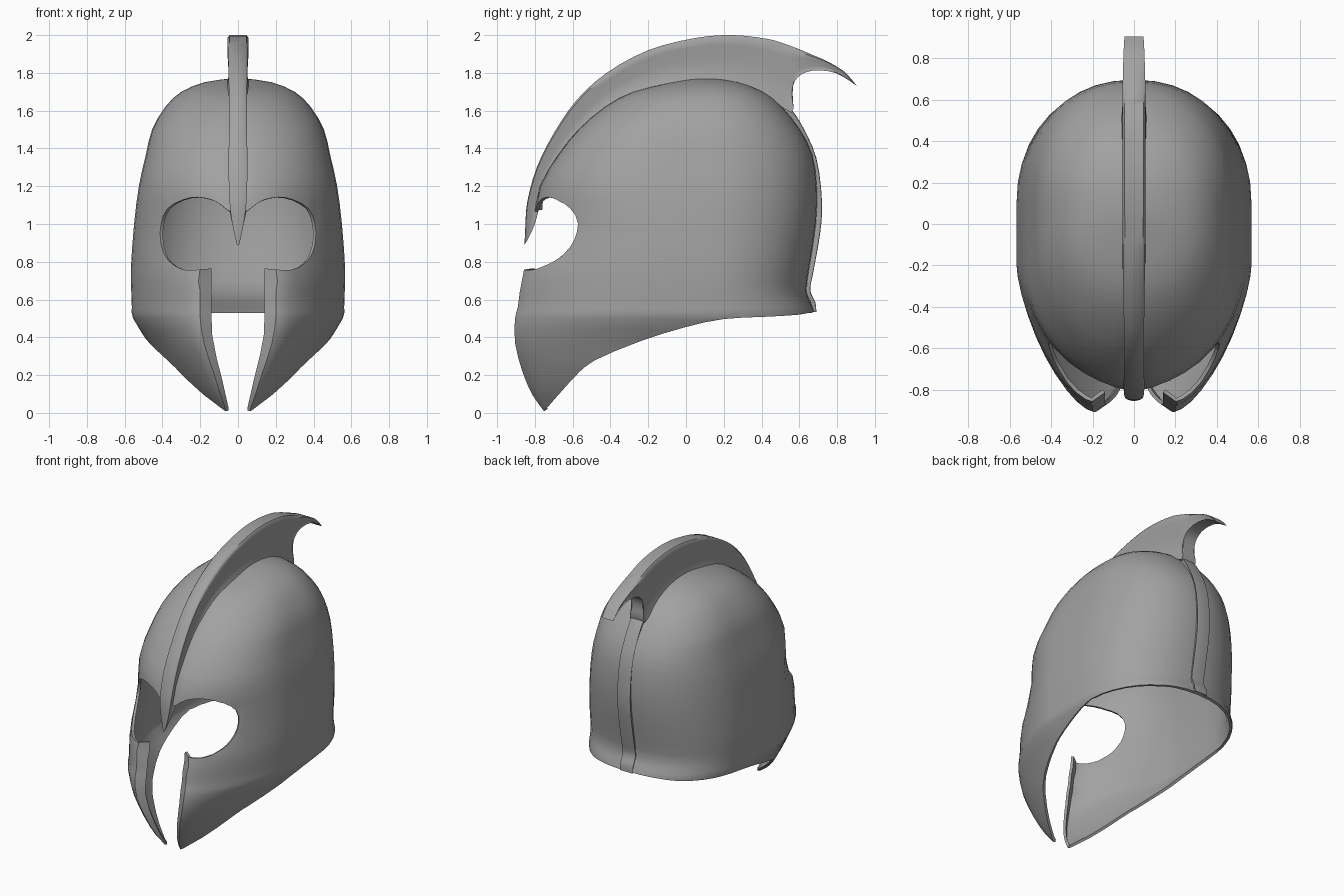
import bpy, bmesh, math
from mathutils import Vector

if "Cube" in bpy.data.objects:
    bpy.data.objects.remove(bpy.data.objects["Cube"])

steel = bpy.data.materials.new("dark_steel")
steel.diffuse_color = (.36, .36, .36, 1)
steel.use_nodes = True
steel.node_tree.nodes["Principled BSDF"].inputs["Base Color"].default_value = steel.diffuse_color


def finish(name, bm, angle=38, thickness=0):
    me = bpy.data.meshes.new(name)
    bm.to_mesh(me)
    bm.free()
    me.materials.append(steel)
    ob = bpy.data.objects.new(name, me)
    bpy.context.collection.objects.link(ob)
    bpy.ops.object.select_all(action='DESELECT')
    ob.select_set(True)
    bpy.context.view_layer.objects.active = ob
    if thickness:
        mod = ob.modifiers.new("thickness", 'SOLIDIFY')
        mod.thickness = thickness
        mod.offset = -1
        bpy.ops.object.modifier_apply(modifier=mod.name)
    bpy.ops.object.shade_smooth_by_angle(angle=math.radians(angle))
    return ob


def spline(rows, steps):
    """Catmull-Rom through rows of equal-length tuples."""
    out = []
    for i in range(len(rows) - 1):
        a, b, c, d = (rows[min(max(i + k, 0), len(rows) - 1)] for k in (-1, 0, 1, 2))
        for s in range(steps):
            t = s / steps
            out.append(tuple(0.5 * (2 * q + (r - p) * t + (2 * p - 5 * q + 4 * r - u) * t * t
                                    + (3 * q - p - 3 * r + u) * t ** 3)
                             for p, q, r, u in zip(a, b, c, d)))
    return out + [tuple(rows[-1])]


def skin(bm, rings):
    """Bridge closed rings with quads."""
    vs = [[bm.verts.new(p) for p in r] for r in rings]
    n = len(vs[0])
    for a, b in zip(vs, vs[1:]):
        for j in range(n):
            k = (j + 1) % n
            bm.faces.new((a[j], a[k], b[k], b[j]))
    return vs


def inside(p, q, poly):
    hit = False
    for (x1, y1), (x2, y2) in zip(poly, poly[1:] + poly[:1]):
        if (y1 > q) != (y2 > q) and p < x1 + (q - y1) * (x2 - x1) / (y2 - y1):
            hit = not hit
    return hit


def punch(bm, poly, axis, max_y):
    """Cut a polygon, given in (axis, z), out of the sheet."""
    for a, b in zip(poly, poly[1:] + poly[:1]):
        co, no = Vector((0, 0, a[1])), Vector((0, 0, b[0] - a[0]))
        co[axis], no[axis] = a[0], a[1] - b[1]
        if no.length < 1e-6:
            continue
        faces = []
        for f in bm.faces:
            u = [v.co[axis] for v in f.verts]
            z = [v.co.z for v in f.verts]
            if (max(u) >= min(a[0], b[0]) and min(u) <= max(a[0], b[0])
                    and max(z) >= min(a[1], b[1]) and min(z) <= max(a[1], b[1])
                    and min(v.co.y for v in f.verts) < max_y):
                faces.append(f)
        geom = {g for f in faces for g in [f, *f.edges, *f.verts]}
        if geom:
            bmesh.ops.bisect_plane(bm, geom=list(geom), dist=1e-5, plane_co=co,
                                   plane_no=no.normalized())
    dead = []
    for f in bm.faces:
        c = f.calc_center_median()
        if c.y < max_y and inside(c[axis], c.z, poly):
            dead.append(f)
    bmesh.ops.delete(bm, geom=dead, context='FACES')


# Helmet shell levels: z, front ridge x, front ridge y, half width, middle y, back y, roundness
LEVELS = [
    (-.08, .05, -.70, .10, -.05, .50, 1.5),
    (0, .06, -.745, .16, -.05, .55, 1.5),
    (.09, .09, -.81, .28, -.05, .60, 1.5),
    (.215, .13, -.865, .385, -.05, .65, 1.5),
    (.37, .18, -.905, .475, -.05, .68, 1.5),
    (.50, .20, -.905, .555, -.05, .685, 1.5),
    (.56, .20, -.89, .562, -.05, .672, 1.5),
    (.64, .20, -.88, .565, -.05, .64, 1.5),
    (.77, .20, -.855, .567, -.05, .655, 1.5),
    (1.0, .05, -.81, .55, -.05, .69, 1.7),
    (1.2, .02, -.775, .525, -.04, .695, 1.95),
    (1.37, .02, -.675, .487, 0, .67, 2.1),
    (1.5, .02, -.57, .455, .03, .605, 2.1),
    (1.62, .02, -.43, .385, .06, .51, 2.1),
    (1.7, .02, -.28, .30, .08, .41, 2.1),
    (1.75, .02, -.07, .18, .10, .28, 2.0),
    (1.77, .01, .05, .04, .10, .16, 2.0),
]


def section(z, xr, yr, w, yc, yb, n):
    half = [(0, yr + .7 * xr), (xr * .5, yr + .35 * xr)]
    m = 10
    flat = .15 * max(0, min(1, (1.77 - z) / .5))   # straight part of the sides
    yf, yk = yc - flat, yc + flat + .001
    for i in range(m + 1):                      # ridge round to the side
        t = math.pi / 2 * i / m
        half.append((xr + (w - xr) * math.sin(t) ** (2 / n),
                     yf + (yr - yf) * max(math.cos(t), 0) ** (2 / n)))
    for i in range(m + 1):                      # side round to the back
        t = math.pi / 2 * i / m
        x = 0 if i == m else w * math.cos(t) ** (2 / 2.2)
        half.append((x, yk + (yb - yk) * math.sin(t) ** (2 / 2.2)))
    mirror = [(-x, y) for x, y in half[-2:0:-1]]
    return [(x, y, z) for x, y in half + mirror]


bm = bmesh.new()
rows = skin(bm, [section(*lv) for lv in spline(LEVELS, 2)])
bm.faces.new(rows[-1])

# Eye holes joined with the slot between the cheek guards
eye = spline([(.14, .765), (.275, .757), (.35, .79), (.395, .85), (.412, .96), (.375, 1.08),
              (.25, 1.14), (.13, 1.125), (.05, 1.07), (.035, 1.075)], 3)
right = [(.051, -.3), (.051, .03), (.08, .16), (.115, .3), (.138, .42), (.141, .6)] + eye
punch(bm, right + [(-x, z) for x, z in reversed(right)], 0, -.25)

# Sweeping lower edge
edge = spline([(-.75, .01), (-.68, .09), (-.58, .2), (-.48, .28), (-.24, .38), (0, .455),
               (.2, .497), (.4, .508), (.6, .52), (.72, .545)], 2)
punch(bm, edge + [(1.1, .55), (1.1, -.4), (-1.3, -.4), (-1.3, .005)], 1, 2)
bmesh.ops.remove_doubles(bm, verts=bm.verts[:], dist=.002)
finish("helmet_shell", bm, 38, .018)


def fin(name, stations):
    """Fin on the centre plane; station: outer y, z, inner y, z, half width, base half width."""
    rings = []
    for oy, oz, iy, iz, w, base in spline(stations, 3):
        side = [(0, w * .8), (.06, w), (.2, w * .95), (.5, w * .8), (.8, w * .8), (1, base)]
        pts = [(h, oy + (iy - oy) * t, oz + (iz - oz) * t) for t, h in side]
        rings.append(pts + [(-x, y, z) for x, y, z in reversed(pts)])
    bm = bmesh.new()
    r = skin(bm, rings)
    bm.faces.new(r[0])
    bm.faces.new(r[-1])
    bmesh.ops.recalc_face_normals(bm, faces=bm.faces[:])
    return finish(name, bm, 50)


# Crest running from the nose guard over the dome to the hooked tail
fin("crest", [
    (-.855, .89, -.845, .905, .006, .006),
    (-.85, 1.0, -.80, 1.0, .03, .03),
    (-.84, 1.12, -.765, 1.13, .045, .055),
    (-.79, 1.3, -.70, 1.28, .05, .06),
    (-.70, 1.48, -.57, 1.46, .048, .06),
    (-.58, 1.655, -.42, 1.60, .048, .06),
    (-.42, 1.80, -.27, 1.685, .05, .06),
    (-.20, 1.92, -.10, 1.735, .053, .06),
    (.05, 1.985, .08, 1.75, .056, .06),
    (.25, 2.0, .25, 1.735, .056, .06),
    (.43, 1.98, .42, 1.68, .056, .06),
    (.52, 1.955, .56, 1.59, .056, .058),
    (.60, 1.925, .56, 1.70, .056, .05),
    (.67, 1.895, .59, 1.775, .055, .048),
    (.75, 1.86, .67, 1.812, .053, .046),
    (.84, 1.805, .79, 1.80, .05, .046),
    (.905, 1.73, .895, 1.738, .046, .044),
])

# Raised rib down the back of the neck
fin("back_rib", [
    (.54, 1.63, .50, 1.60, .05, .06),
    (.61, 1.53, .585, 1.515, .05, .062),
    (.69, 1.35, .66, 1.34, .052, .064),
    (.72, 1.12, .683, 1.12, .052, .064),
    (.71, .95, .673, .95, .052, .064),
    (.675, .75, .643, .75, .052, .062),
    (.658, .65, .63, .65, .052, .062),
    (.685, .585, .655, .585, .052, .06),
    (.69, .535, .665, .535, .052, .06),
])
